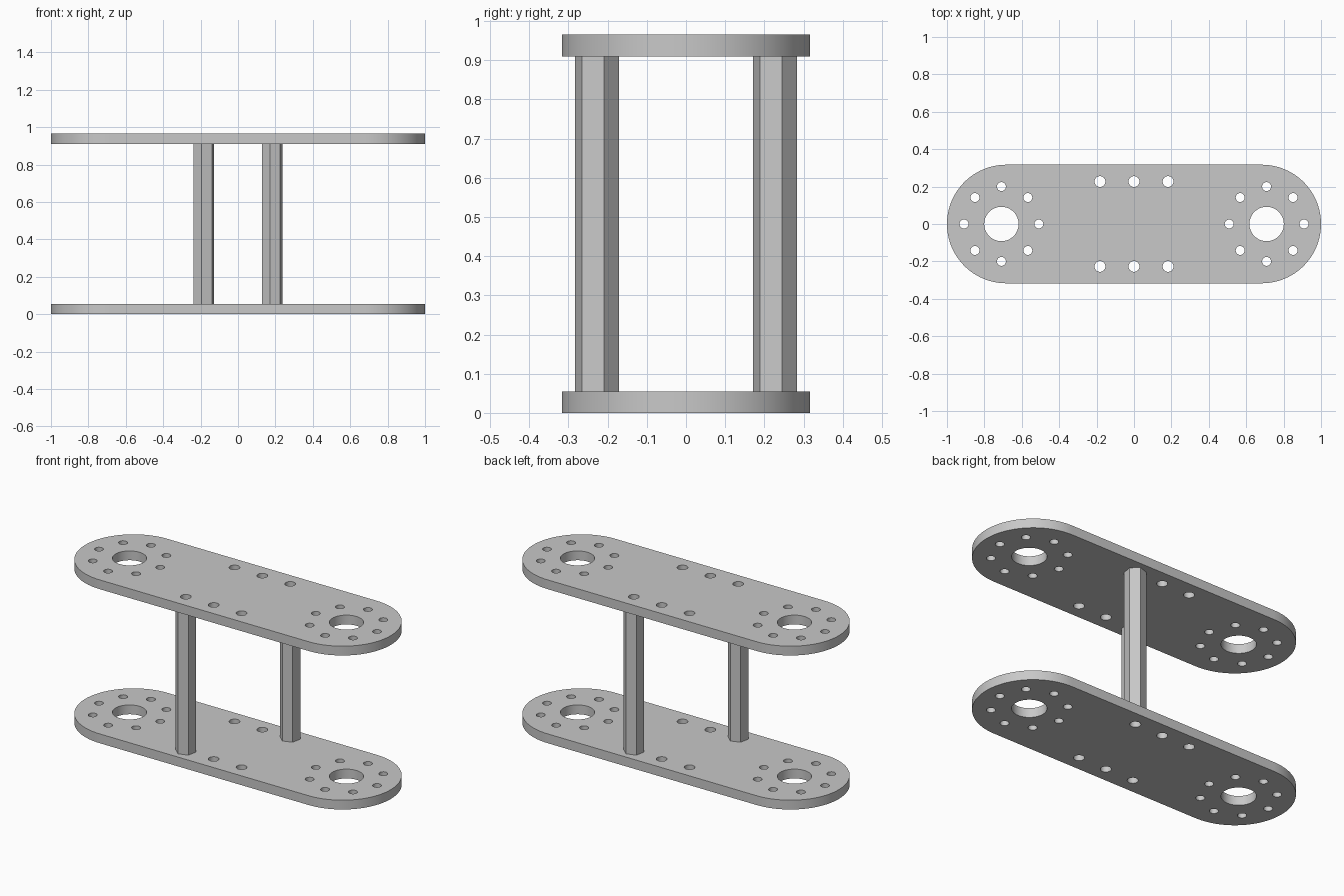
import bpy, bmesh
from math import sin, cos, pi, radians

if "Cube" in bpy.data.objects:
    bpy.data.objects.remove(bpy.data.objects["Cube"])

metal = bpy.data.materials.new("light grey metal")
metal.diffuse_color = (0.58, 0.58, 0.58, 1)
metal.use_nodes = True
metal.node_tree.nodes["Principled BSDF"].inputs["Base Color"].default_value = metal.diffuse_color

PLATE_T, TOP_Z = 0.055, 0.91      # plate thickness, underside of upper plate
HALF_W, END_X = 0.317, 0.709      # plate half width, bearing hole position
MID_X, MID_Y = 0.182, 0.227       # spacer hole positions


def ring(cx, cy, r, n=32, start=0.0):
    return [(cx + r * cos(start + 2 * pi * i / n),
             cy + r * sin(start + 2 * pi * i / n)) for i in range(n)]


def extruded(name, loops, z0, z1):
    """Solid made from an outline (first loop) and its holes."""
    curve = bpy.data.curves.new(name + "_outline", 'CURVE')
    curve.dimensions = '2D'
    curve.fill_mode = 'BOTH'
    curve.extrude = (z1 - z0) / 2
    for pts in loops:
        spline = curve.splines.new('POLY')
        spline.points.add(len(pts) - 1)
        for p, (x, y) in zip(spline.points, pts):
            p.co = (x, y, 0, 1)
        spline.use_cyclic_u = True
    helper = bpy.data.objects.new(name + "_outline", curve)
    bpy.context.collection.objects.link(helper)
    bpy.context.view_layer.update()
    deps = bpy.context.evaluated_depsgraph_get()
    mesh = bpy.data.meshes.new_from_object(helper.evaluated_get(deps))
    bpy.data.objects.remove(helper)

    # Weld caps to walls and set the height
    bm = bmesh.new()
    bm.from_mesh(mesh)
    bmesh.ops.remove_doubles(bm, verts=bm.verts, dist=1e-5)
    bmesh.ops.translate(bm, verts=bm.verts, vec=(0, 0, (z0 + z1) / 2))
    bmesh.ops.recalc_face_normals(bm, faces=bm.faces)
    bm.to_mesh(mesh)
    bm.free()
    mesh.name = name
    mesh.materials.clear()
    mesh.materials.append(metal)
    obj = bpy.data.objects.new(name, mesh)
    bpy.context.collection.objects.link(obj)
    bpy.ops.object.select_all(action='DESELECT')
    obj.select_set(True)
    bpy.context.view_layer.objects.active = obj
    bpy.ops.object.shade_smooth_by_angle(angle=radians(30))
    return obj


# Rounded plate outline: two half circles joined by straight sides
SEG = 48
outline = []
for side, a0 in ((1, -pi / 2), (-1, pi / 2)):
    for i in range(SEG + 1):
        a = a0 + pi * i / SEG
        outline.append((side * (1 - HALF_W) + HALF_W * cos(a), HALF_W * sin(a)))

# Bearing holes with bolt circles, then two rows of spacer holes
holes = []
for side in (-1, 1):
    cx = side * END_X
    holes.append(ring(cx, 0, 0.092, 48))
    holes += [ring(x, y, 0.024, 24) for x, y in ring(cx, 0, 0.2, 8)]
for x in (-MID_X, 0, MID_X):
    for y in (-MID_Y, MID_Y):
        holes.append(ring(x, y, 0.029, 24))

extruded("lower_plate", [outline] + holes, 0, PLATE_T)
extruded("upper_plate", [outline] + holes, TOP_Z, TOP_Z + PLATE_T)

# Hollow hexagonal spacers at opposite corners
for name, s in (("front_spacer", -1), ("back_spacer", 1)):
    x, y = s * MID_X, s * MID_Y
    extruded(name, [ring(x, y, 0.0577, 6, radians(18)), ring(x, y, 0.029, 24)],
             PLATE_T, TOP_Z)
